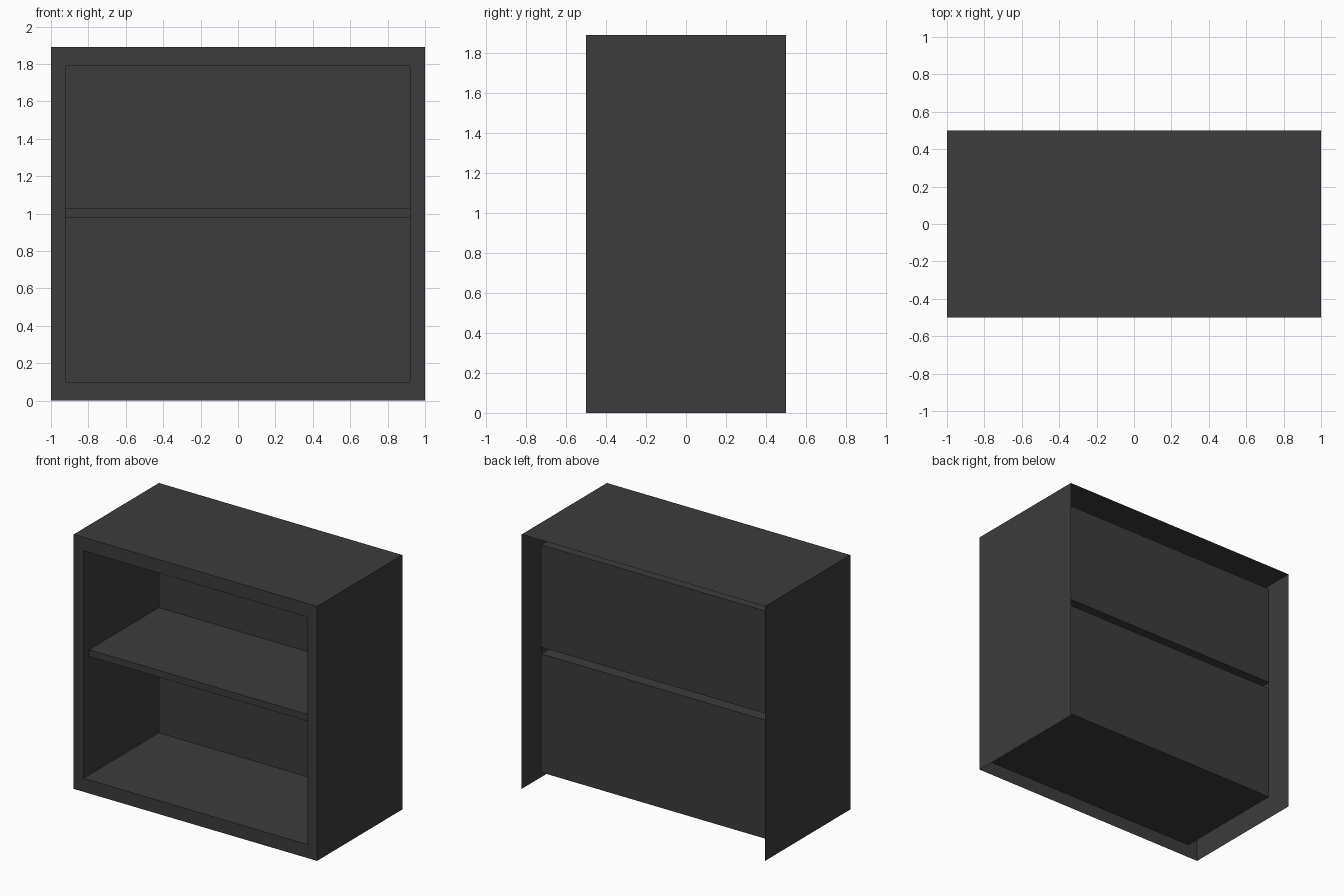
import bpy, bmesh
from mathutils import Vector

cube = bpy.data.objects.get("Cube")
if cube:
    bpy.data.objects.remove(cube, do_unlink=True)

# Overall and opening dimensions
W, D, H = 1.0, 0.5, 1.89
IN_X, LOW, HIGH = 0.92, 0.10, 1.79
BACK_Y = 0.385
SHELF_FRONT, SHELF_LOW, SHELF_HIGH = -0.435, 0.98, 1.03

charcoal = bpy.data.materials.new("charcoal")
charcoal.use_nodes = True
colour = (0.045, 0.045, 0.045, 1)
charcoal.diffuse_color = colour
bsdf = next(n for n in charcoal.node_tree.nodes if n.type == 'BSDF_PRINCIPLED')
bsdf.inputs["Base Color"].default_value = colour

DIRECTIONS = {"left": (1, 0, 0), "right": (-1, 0, 0), "back": (0, 1, 0),
              "front": (0, -1, 0), "top": (0, 0, 1), "bottom": (0, 0, -1)}


def finish(name, bm):
    mesh = bpy.data.meshes.new(name)
    bm.to_mesh(mesh)
    bm.free()
    mesh.materials.append(charcoal)
    obj = bpy.data.objects.new(name, mesh)
    bpy.context.collection.objects.link(obj)
    return obj


def open_box(name, half_x, y0, y1, z0, z1, keep, inward=False):
    """Thin-walled box that keeps only the named sides."""
    bm = bmesh.new()
    bmesh.ops.create_cube(bm, size=1)
    bm.normal_update()
    kept = [Vector(DIRECTIONS[k]) for k in keep.split()]
    drop = [f for f in bm.faces if all(f.normal.dot(k) < 0.9 for k in kept)]
    bmesh.ops.delete(bm, geom=drop, context='FACES')
    for v in bm.verts:
        v.co = (v.co.x * 2 * half_x,
                y0 + (v.co.y + 0.5) * (y1 - y0),
                z0 + (v.co.z + 0.5) * (z1 - z0))
    if inward:
        bmesh.ops.reverse_faces(bm, faces=bm.faces[:])
    return finish(name, bm)


# Outer case: sides and top, open behind and below
open_box("outer_case", W, -D, D, 0, H, "left right top")

# Flat frame around the front opening
bm = bmesh.new()
outer, inner = [
    [bm.verts.new((x, -D, z)) for x, z in ((-hx, z0), (hx, z0), (hx, z1), (-hx, z1))]
    for hx, z0, z1 in ((W, 0, H), (IN_X, LOW, HIGH))]
for i in range(4):
    j = (i + 1) % 4
    bm.faces.new((outer[i], outer[j], inner[j], inner[i]))
finish("front_frame", bm)

# Lining of the compartment, facing inward
open_box("compartment_lining", IN_X, -D, BACK_Y, LOW, HIGH,
         "left right top bottom", inward=True)

# Back panels above and below the hollow shelf
for name, z0, z1 in (("lower_back_panel", LOW, SHELF_LOW),
                     ("upper_back_panel", SHELF_HIGH, HIGH)):
    open_box(name, IN_X, -D, BACK_Y, z0, z1, "back", inward=True)

# Shelf, hollow and open at the rear
open_box("shelf", IN_X, SHELF_FRONT, BACK_Y, SHELF_LOW, SHELF_HIGH,
         "front top bottom")
